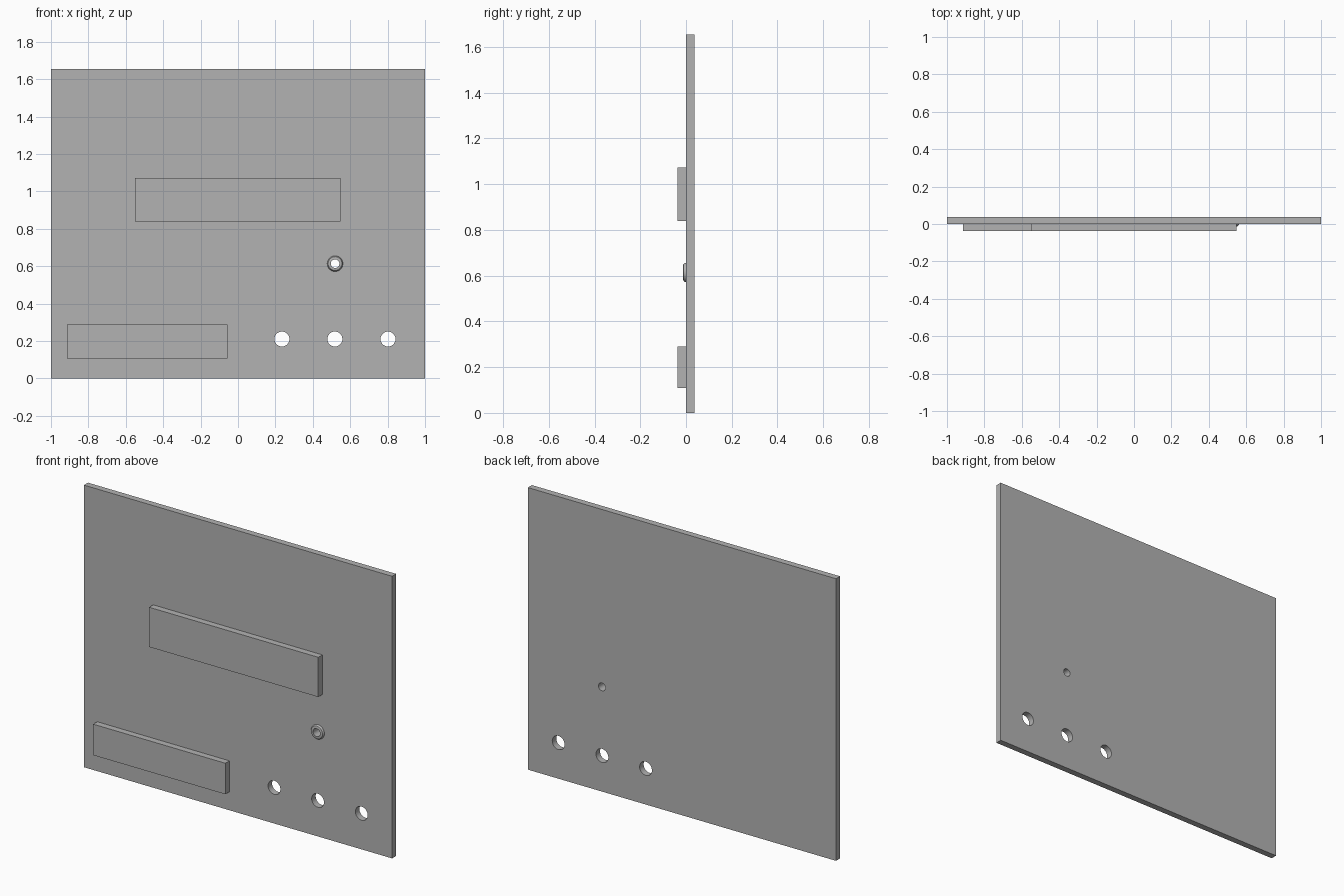
import bpy, bmesh, math

cube = bpy.data.objects.get("Cube")
if cube:
    bpy.data.objects.remove(cube, do_unlink=True)

grey = bpy.data.materials.new("panel_grey")
grey.use_nodes = True
grey.diffuse_color = (0.45, 0.45, 0.45, 1)
grey.node_tree.nodes["Principled BSDF"].inputs["Base Color"].default_value = (0.45, 0.45, 0.45, 1)

HALF = 0.0375          # half of the total depth
HOLE_R, BORE_R = 0.04, 0.023
BUTTONS = [(x, 0.211) for x in (0.235, 0.518, 0.802)]
LED = (0.519, 0.614)


def circle(cx, cy, r, n=48):
    return [(cx + r * math.cos(math.tau * i / n), cy + r * math.sin(math.tau * i / n)) for i in range(n)]


def plate(name, outlines, y0, y1):
    """Extrude filled outlines, drawn in x and z, from y0 to y1."""
    curve = bpy.data.curves.new(name, "CURVE")
    curve.dimensions, curve.fill_mode = "2D", "BOTH"
    curve.extrude = (y1 - y0) / 2
    for pts in outlines:
        s = curve.splines.new("POLY")
        s.points.add(len(pts) - 1)
        for p, (x, z) in zip(s.points, pts):
            p.co = (x, z, 0, 1)
        s.use_cyclic_u = True
    obj = bpy.data.objects.new(name, curve)
    bpy.context.collection.objects.link(obj)
    obj.location.y = (y0 + y1) / 2
    obj.rotation_euler.x = math.pi / 2
    bpy.ops.object.select_all(action="DESELECT")
    obj.select_set(True)
    bpy.context.view_layer.objects.active = obj
    bpy.ops.object.convert(target="MESH")
    obj = bpy.context.object
    # Weld the caps to the walls and shade
    bm = bmesh.new()
    bm.from_mesh(obj.data)
    bmesh.ops.remove_doubles(bm, verts=bm.verts, dist=1e-5)
    bmesh.ops.recalc_face_normals(bm, faces=bm.faces)
    bm.to_mesh(obj.data)
    bm.free()
    finish(obj)


def finish(obj):
    obj.data.materials.clear()
    obj.data.materials.append(grey)
    bpy.ops.object.select_all(action="DESELECT")
    obj.select_set(True)
    bpy.context.view_layer.objects.active = obj
    bpy.ops.object.shade_smooth_by_angle(angle=math.radians(30))


def rect(x0, x1, z0, z1):
    return [(x0, z0), (x1, z0), (x1, z1), (x0, z1)]


# Panel with three button holes and an indicator bore
holes = [circle(x, z, HOLE_R) for x, z in BUTTONS] + [circle(*LED, BORE_R)]
plate("panel", [rect(-1, 1, 0, 1.655)] + holes, 0, HALF)

# Raised blocks on the front
plate("display_block", [rect(-0.55, 0.547, 0.84, 1.073)], -HALF, 0)
plate("label_block", [rect(-0.914, -0.056, 0.108, 0.29)], -HALF, 0)

# Bevelled collar round the bore, turned from a profile of (radius, y)
profile = [(BORE_R, 0), (BORE_R, -0.013), (0.031, -0.013), (0.037, -0.011), (0.041, -0.006), (0.042, 0)]
bm = bmesh.new()
rings = [[bm.verts.new((x, y, z)) for x, z in circle(*LED, r)] for r, y in profile]
for a, b in zip(rings, rings[1:] + rings[:1]):
    for i in range(len(a)):
        j = (i + 1) % len(a)
        bm.faces.new((a[i], a[j], b[j], b[i]))
bmesh.ops.recalc_face_normals(bm, faces=bm.faces)
mesh = bpy.data.meshes.new("indicator_collar")
bm.to_mesh(mesh)
bm.free()
collar = bpy.data.objects.new("indicator_collar", mesh)
bpy.context.collection.objects.link(collar)
finish(collar)
